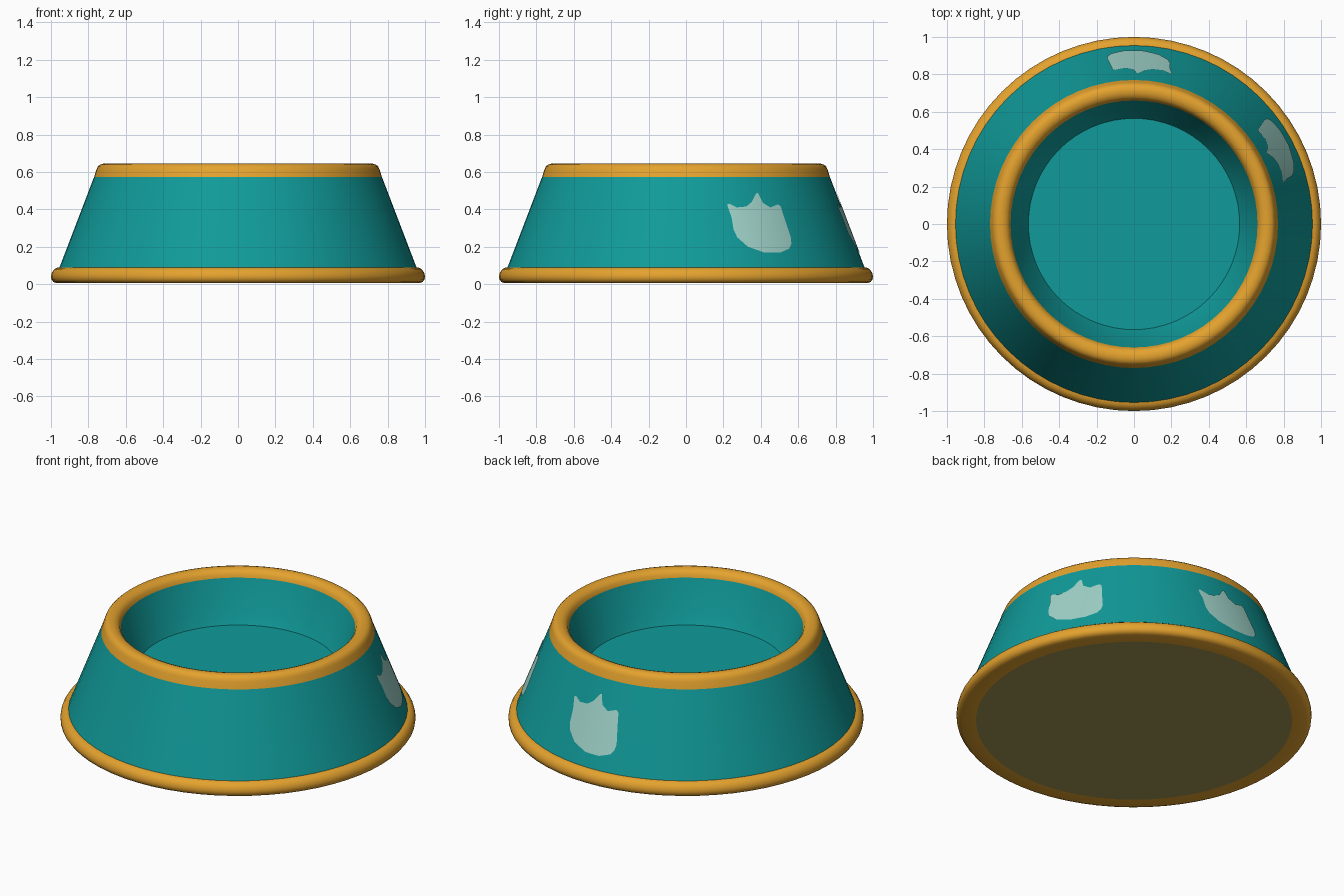
import bpy, bmesh, math

if "Cube" in bpy.data.objects:
    bpy.data.objects.remove(bpy.data.objects["Cube"])

SEG = 64


def material(name, rgb):
    m = bpy.data.materials.new(name)
    lin = [((c / 255 + 0.055) / 1.055) ** 2.4 for c in rgb]
    m.diffuse_color = (*lin, 1)
    m.use_nodes = True
    m.node_tree.nodes["Principled BSDF"].inputs["Base Color"].default_value = m.diffuse_color
    return m


teal = material("teal", (16, 155, 154))
orange = material("orange", (228, 162, 46))
pale = material("pale mint", (160, 212, 202))
khaki = material("khaki", (160, 149, 84))


def finish(name, bm, mat, angle):
    mesh = bpy.data.meshes.new(name)
    bm.to_mesh(mesh)
    bm.free()
    obj = bpy.data.objects.new(name, mesh)
    bpy.context.collection.objects.link(obj)
    mesh.materials.append(mat)
    bpy.ops.object.select_all(action='DESELECT')
    obj.select_set(True)
    bpy.context.view_layer.objects.active = obj
    bpy.ops.object.shade_smooth_by_angle(angle=math.radians(angle))
    return obj


def lathe(name, profile, mat, angle=50):
    """Spin a profile of (radius, z) points; run it upwards on the outside."""
    bm = bmesh.new()
    rings = []
    for r, z in profile:
        if r == 0:
            rings.append([bm.verts.new((0, 0, z))] * SEG)
        else:
            rings.append([bm.verts.new((r * math.cos(2 * math.pi * i / SEG),
                                        r * math.sin(2 * math.pi * i / SEG), z))
                          for i in range(SEG)])
    for a, b in zip(rings, rings[1:]):
        for i in range(SEG):
            j = (i + 1) % SEG
            quad = list(dict.fromkeys((a[i], a[j], b[j], b[i])))
            bm.faces.new(quad)
    return finish(name, bm, mat, angle)


# Underside, base ring, sloping wall, top rim and inner dish
lathe("underside", [(0, 0.005), (0.89, 0.005)], khaki)
lathe("base_ring", [(0.89, 0.005), (0.97, 0.005), (0.988, 0.012), (0.998, 0.026),
                    (1.0, 0.042), (0.996, 0.06), (0.985, 0.077), (0.97, 0.087),
                    (0.953, 0.09)], orange)
lathe("outer_wall", [(0.955, 0.088), (0.77, 0.572)], teal)
lathe("top_rim", [(0.77, 0.572), (0.757, 0.612), (0.75, 0.628), (0.738, 0.639),
                  (0.72, 0.644), (0.70, 0.643), (0.68, 0.635), (0.667, 0.62),
                  (0.66, 0.60)], orange)
lathe("inner_dish", [(0.66, 0.60), (0.60, 0.42), (0.565, 0.35), (0, 0.35)], teal, 30)


# Paw shaped marks: upper and lower outlines as (degrees, height)
upper = [(15.4, 0.425), (16.2, 0.43), (18.9, 0.41), (22.7, 0.415), (25.3, 0.44),
         (27.6, 0.485), (28.5, 0.488), (29.8, 0.435), (32.7, 0.41), (36.3, 0.427),
         (37.4, 0.415), (37.8, 0.36), (38.7, 0.25)]
lower = [(15.4, 0.42), (16.5, 0.36), (16.8, 0.29), (17.8, 0.25), (21.2, 0.20),
         (27, 0.168), (32.7, 0.168), (36.9, 0.19), (38.2, 0.215), (38.7, 0.245)]


def sample(line, x):
    for (x0, y0), (x1, y1) in zip(line, line[1:]):
        if x <= x1:
            return y0 + (y1 - y0) * (x - x0) / (x1 - x0)
    return line[-1][1]


def wall_point(deg, z, lift):
    r = 0.955 - 0.185 * (z - 0.088) / 0.484 + lift
    a = math.radians(deg)
    return (r * math.cos(a), r * math.sin(a), z)


def paw_mark(name, turn):
    bm = bmesh.new()
    columns = sorted({p[0] for p in upper + lower} | {15.5 + 0.5 * k for k in range(46)})
    pairs = [[bm.verts.new(wall_point(d + turn, sample(line, d), 0.004))
              for line in (lower, upper)] for d in columns]
    for (a, b), (c, d) in zip(pairs, pairs[1:]):
        bm.faces.new((a, c, d, b))
    finish(name, bm, pale, 50)


paw_mark("paw_mark_right", 0)
paw_mark("paw_mark_back", 60.5)
